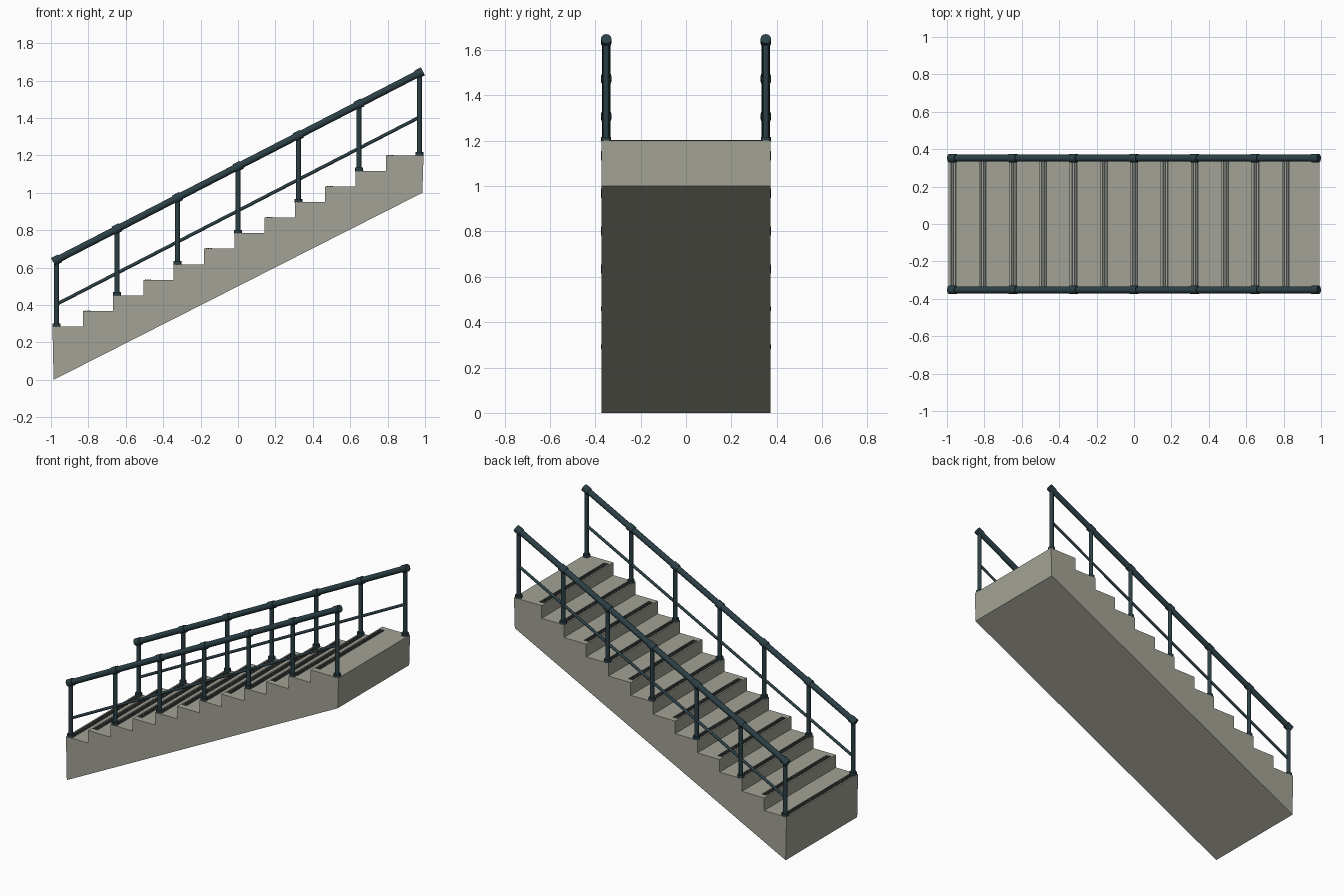
import bpy, bmesh, math
from mathutils import Vector

if "Cube" in bpy.data.objects:
    bpy.data.objects.remove(bpy.data.objects["Cube"])

def material(name, rgb):
    m = bpy.data.materials.new(name)
    m.diffuse_color = (*rgb, 1)
    m.use_nodes = True
    m.node_tree.nodes["Principled BSDF"].inputs["Base Color"].default_value = m.diffuse_color
    return m

CONCRETE = material("warm grey concrete", (0.37, 0.365, 0.305))
METAL = material("dark teal metal", (0.024, 0.050, 0.060))
GRIP = material("dark grey grip", (0.055, 0.065, 0.062))

STEPS, RUN, RISE = 12, 0.162, 0.0832
X0, X1, Z0 = -0.992, 0.992, 0.285
HALF = 0.372            # half width of the flight
RAIL_Y = 0.352

def finish(name, bm, mat, smooth=False):
    bmesh.ops.recalc_face_normals(bm, faces=bm.faces)
    me = bpy.data.meshes.new(name)
    bm.to_mesh(me)
    bm.free()
    me.materials.append(mat)
    ob = bpy.data.objects.new(name, me)
    bpy.context.collection.objects.link(ob)
    if smooth:
        bpy.ops.object.select_all(action='DESELECT')
        ob.select_set(True)
        bpy.context.view_layer.objects.active = ob
        bpy.ops.object.shade_smooth_by_angle(angle=math.radians(40))
    return ob

def tube(bm, a, b, r, sides=12):
    a, b = Vector(a), Vector(b)
    d = b - a
    mat = d.to_track_quat('Z', 'Y').to_matrix().to_4x4()
    mat.translation = (a + b) / 2
    bmesh.ops.create_cone(bm, cap_ends=True, segments=sides, radius1=r,
                          radius2=r, depth=d.length, matrix=mat)

def box(bm, lo, hi):
    vs = bmesh.ops.create_cube(bm, size=1)['verts']
    for v in vs:
        v.co = [l + (c + 0.5) * (h - l) for c, l, h in zip(v.co, lo, hi)]

# Stair flight: stepped profile with a sloping underside
profile = [(-0.986, 0.0)]
for i in range(STEPS):
    z = Z0 + i * RISE
    profile.append((X0 + i * RUN, z))
    profile.append((X1 if i == STEPS - 1 else X0 + (i + 1) * RUN, z))
profile.append((0.986, 1.0))
bm = bmesh.new()
face = bm.faces.new([bm.verts.new((x, -HALF, z)) for x, z in profile])
ext = bmesh.ops.extrude_face_region(bm, geom=[face])
for v in ext['geom']:
    if isinstance(v, bmesh.types.BMVert):
        v.co.y = HALF
finish("stair_flight", bm, CONCRETE)

# Anti-slip ribs near each step's nosing
bm = bmesh.new()
for i in range(STEPS):
    x, z = X0 + i * RUN, Z0 + i * RISE
    for k in range(3):
        xa = x + 0.010 + k * 0.012
        box(bm, (xa, -0.335, z - 0.004), (xa + 0.008, 0.335, z + 0.003))
finish("grip_strips", bm, GRIP)

# Railings on both sides
def rail_z(x):
    return 1.14 + x * 0.5155

posts = [-0.97 + i * 0.97 / 3 for i in range(7)]
axis = Vector((1, 0, 0.5155)).normalized()
for side, y in (("front", -RAIL_Y), ("back", RAIL_Y)):
    # Upright posts
    bm = bmesh.new()
    for i, x in enumerate(posts):
        base = Z0 + min(2 * i, STEPS - 1) * RISE
        tube(bm, (x, y, base - 0.005), (x, y, rail_z(x)), 0.0135)
    finish(side + "_posts", bm, METAL, True)

    # Post foot flanges
    bm = bmesh.new()
    for i, x in enumerate(posts):
        base = Z0 + min(2 * i, STEPS - 1) * RISE
        tube(bm, (x, y, base - 0.003), (x, y, base + 0.017), 0.022)
    finish(side + "_post_feet", bm, METAL, True)

    # Handrail
    bm = bmesh.new()
    tube(bm, (posts[0], y, rail_z(posts[0])), (posts[-1], y, rail_z(posts[-1])), 0.0185)
    finish(side + "_handrail", bm, METAL, True)

    # Middle rail
    bm = bmesh.new()
    tube(bm, (posts[0], y, rail_z(posts[0]) - 0.236),
         (posts[-1], y, rail_z(posts[-1]) - 0.236), 0.009)
    finish(side + "_middle_rail", bm, METAL, True)

    # Collars where posts meet the handrail
    bm = bmesh.new()
    for x in posts:
        c = Vector((x, y, rail_z(x)))
        tube(bm, c - axis * 0.021, c + axis * 0.021, 0.0235)
    finish(side + "_collars", bm, METAL, True)
